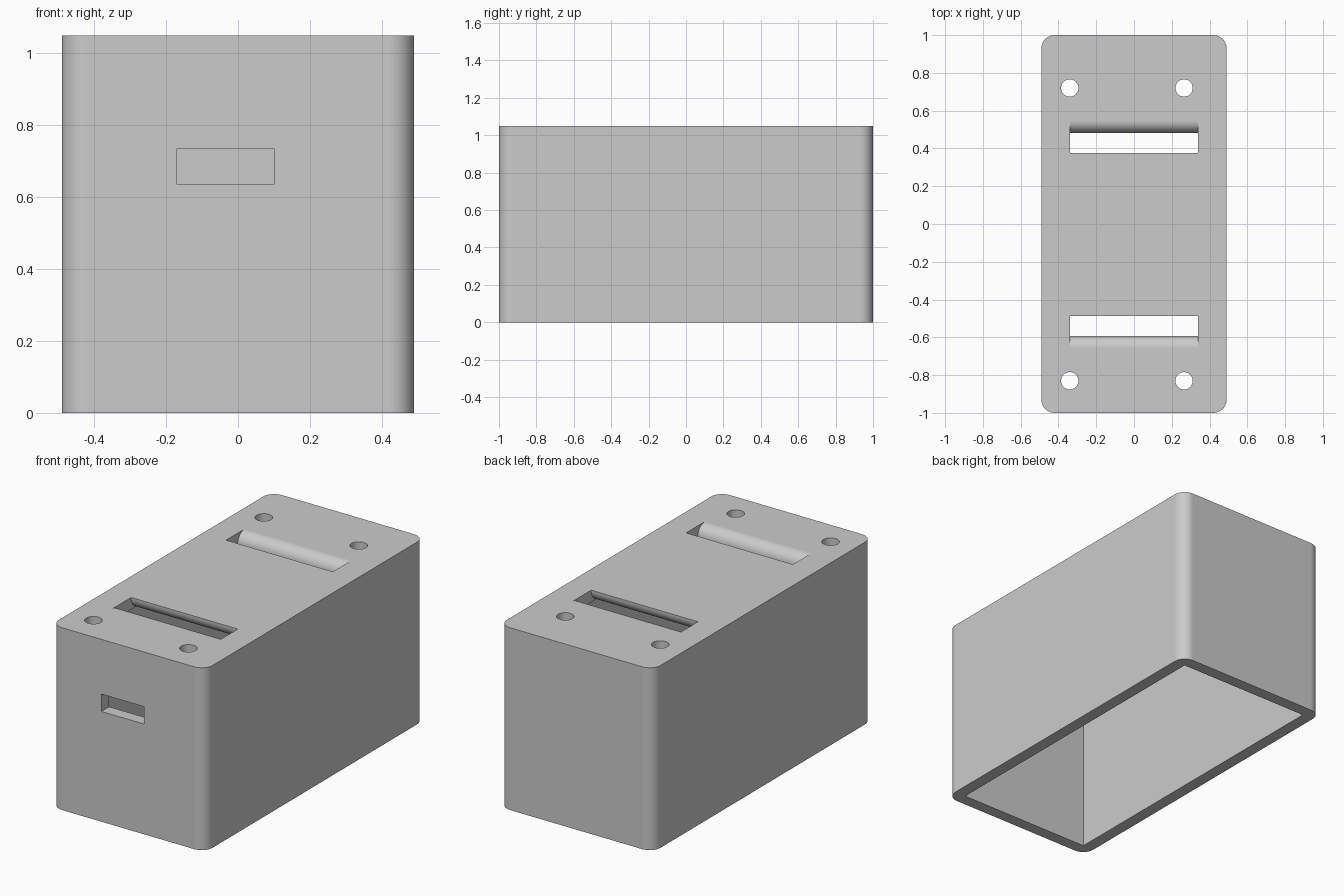
import bpy, bmesh, math
from mathutils import Vector

if "Cube" in bpy.data.objects:
    bpy.data.objects.remove(bpy.data.objects["Cube"], do_unlink=True)

HALF_X, HALF_Y, HEIGHT = 0.49, 1.0, 1.05
WALL, CORNER, ROUND = 0.07, 0.07, 0.065
MID_Y = -0.055          # centre of the slot and hole pattern


def arc(cx, cy, r, start, end, steps=10):
    angles = [math.radians(start + (end - start) * i / steps) for i in range(steps + 1)]
    return [(cx + r * math.cos(a), cy + r * math.sin(a)) for a in angles]


def prism(name, points, depth):
    """Solid made by sweeping a closed loop of 3D points along depth."""
    bm = bmesh.new()
    face = bm.faces.new([bm.verts.new(p) for p in points])
    swept = bmesh.ops.extrude_face_region(bm, geom=[face])["geom"]
    bmesh.ops.translate(bm, vec=Vector(depth),
                        verts=[v for v in swept if isinstance(v, bmesh.types.BMVert)])
    bmesh.ops.recalc_face_normals(bm, faces=bm.faces)
    mesh = bpy.data.meshes.new(name)
    bm.to_mesh(mesh)
    bm.free()
    obj = bpy.data.objects.new(name, mesh)
    bpy.context.collection.objects.link(obj)
    return obj


def block(name, x0, x1, y0, y1, z0, z1):
    return prism(name, [(x0, y0, z0), (x1, y0, z0), (x1, y1, z0), (x0, y1, z0)],
                 (0, 0, z1 - z0))


# Outer box with rounded upright corners
outline = []
for sx, sy, start in ((1, 1, 0), (-1, 1, 90), (-1, -1, 180), (1, -1, 270)):
    outline += arc(sx * (HALF_X - CORNER), sy * (HALF_Y - CORNER), CORNER, start, start + 90)
box = prism("enclosure", [(x, y, 0) for x, y in outline], (0, 0, HEIGHT))

# Cavity open at the bottom, and the window in the front wall
ceiling = HEIGHT - WALL
ix, iy = HALF_X - WALL, HALF_Y - WALL
cutters = [
    block("cavity_cutter", -ix, ix, -iy, iy, -0.1, ceiling),
    block("window_cutter", -0.17, 0.10, -1.1, -0.9, 0.635, 0.735),
]

# Strap slots: outer lip rounded on top, inner lip rounded underneath
slot = arc(0.537 + ROUND, HEIGHT - ROUND, ROUND, 90, 180)
slot += [(0.537, ceiling - 0.02), (0.432 - ROUND, ceiling - 0.02)]
slot += arc(0.432 - ROUND, ceiling + ROUND, ROUND, -90, 0)
slot += [(0.432, HEIGHT + 0.02), (0.537 + ROUND, HEIGHT + 0.02)]
for side in (1, -1):
    cutters.append(prism("slot_cutter",
                         [(-0.34, MID_Y + side * d, z) for d, z in slot], (0.68, 0, 0)))
    # Screw holes
    for x in (-0.34, 0.265):
        ring = arc(x, MID_Y + side * 0.775, 0.046, 0, 360, 32)[:-1]
        cutters.append(prism("hole_cutter", [(px, py, 0.9) for px, py in ring], (0, 0, 0.25)))

# Cut the openings
bpy.ops.object.select_all(action="DESELECT")
box.select_set(True)
bpy.context.view_layer.objects.active = box
for cutter in cutters:
    cutter.hide_render = True
    mod = box.modifiers.new("cut", "BOOLEAN")
    mod.operation, mod.solver, mod.object = "DIFFERENCE", "EXACT", cutter
    bpy.ops.object.modifier_apply(modifier=mod.name)
    bpy.data.objects.remove(cutter, do_unlink=True)

# Smooth curves, flat walls
bpy.ops.object.shade_smooth_by_angle(angle=math.radians(30))
weighted = box.modifiers.new("flat_walls", "WEIGHTED_NORMAL")
weighted.keep_sharp = True

# Single grey plastic
grey = bpy.data.materials.new("grey plastic")
grey.use_nodes = True
colour = (0.6, 0.6, 0.6, 1)
grey.diffuse_color = colour
grey.node_tree.nodes["Principled BSDF"].inputs["Base Color"].default_value = colour
box.data.materials.clear()
box.data.materials.append(grey)
